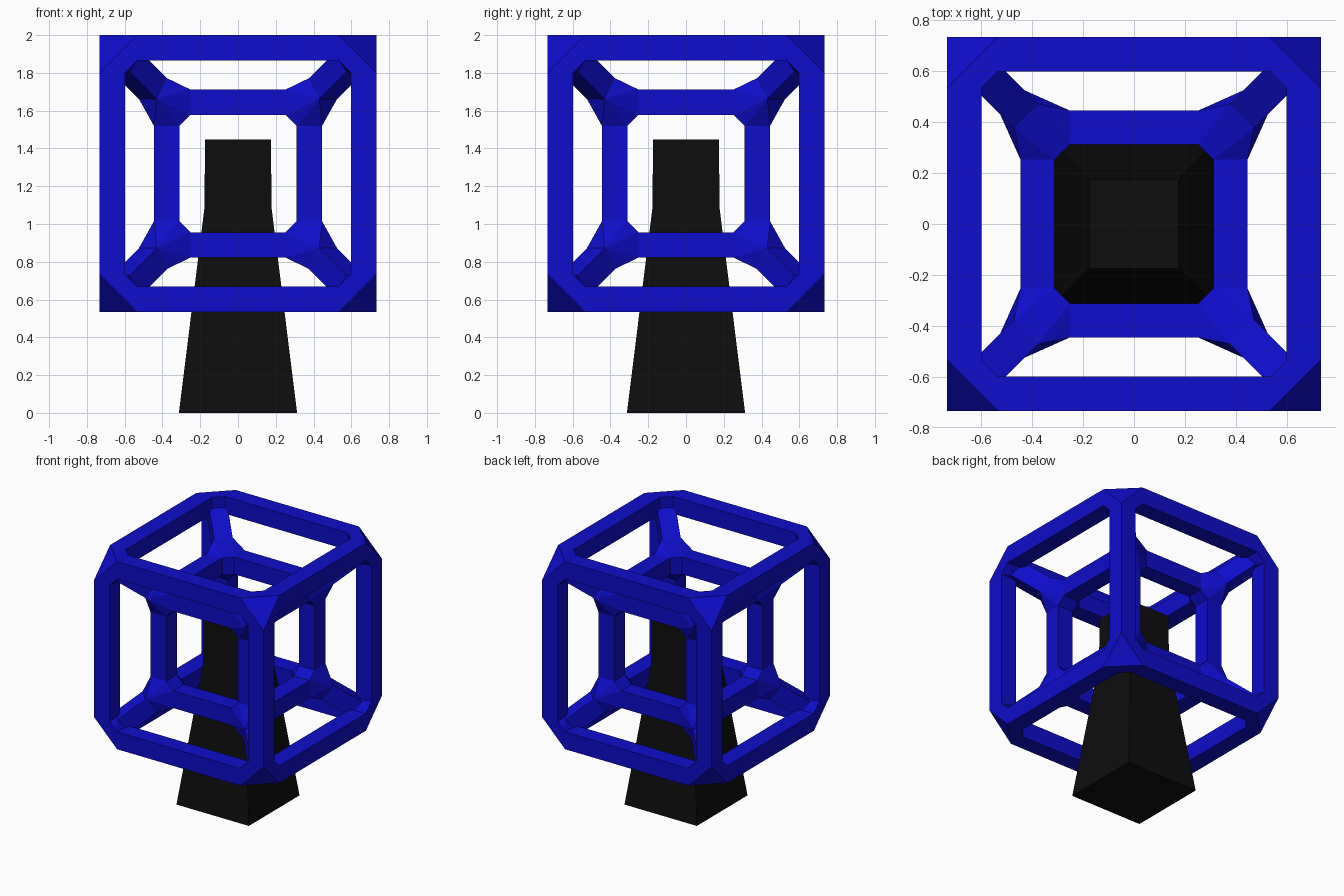
import bpy, bmesh
from itertools import product
from mathutils import Vector

if "Cube" in bpy.data.objects:
    bpy.data.objects.remove(bpy.data.objects["Cube"])

CENTRE = Vector((0, 0, 1.267))
R = 0.067                      # half thickness of every bar
OUTER, INNER = 0.666, 0.378    # bar centre lines of the two cubes


def material(name, color):
    m = bpy.data.materials.new(name)
    m.diffuse_color = color
    m.use_nodes = True
    m.node_tree.nodes["Principled BSDF"].inputs["Base Color"].default_value = m.diffuse_color
    return m


def finish(bm, name, mat):
    me = bpy.data.meshes.new(name)
    bm.to_mesh(me)
    bm.free()
    ob = bpy.data.objects.new(name, me)
    me.materials.append(mat)
    bpy.context.collection.objects.link(ob)
    return ob


def hull(bm, frames, open_frames):
    """Convex hull over square frames, leaving the listed frames uncapped."""
    owner, verts = {}, []
    for i, frame in enumerate(frames):
        for p in frame:
            v = bm.verts.new(CENTRE + p)
            owner[v] = i
            verts.append(v)
    bmesh.ops.convex_hull(bm, input=verts)
    caps = []
    for f in {f for v in verts for f in v.link_faces}:
        ids = {owner[v] for v in f.verts}
        if len(ids) == 1 and ids <= set(open_frames):
            caps.append(f)
    bmesh.ops.delete(bm, geom=caps, context='FACES_ONLY')
    loose = [v for v in verts if v.is_valid and not v.link_faces]
    bmesh.ops.delete(bm, geom=loose, context='VERTS')


def square(c, u, v):
    return [c + R * (a * u + b * v) for a, b in ((1, 1), (-1, 1), (-1, -1), (1, -1))]


def bar_frame(signs, half, axis, inset):
    c = Vector(signs) * half
    c[axis] = signs[axis] * (half - inset)
    u, v = Vector(), Vector()
    u[(axis + 1) % 3] = 1
    v[(axis + 2) % 3] = 1
    return square(c, u, v)


def strut_frame(signs, dist):
    d = Vector(signs).normalized()
    u = d.cross(Vector((0, 0, 1))).normalized()
    return square(Vector(signs) * dist, u, d.cross(u))


blue = material("blue", (0.004, 0.004, 0.6, 1))
black = material("black", (0.004, 0.004, 0.004, 1))
corners = list(product((-1, 1), repeat=3))
S_OUT, S_IN = OUTER - 0.072, INNER + 0.072

# Outer and inner cube frames: hulled corner joints joined by square bars
for name, half, inset, strut in (("outer_cube_frame", OUTER, 0.133, S_OUT),
                                 ("inner_cube_frame", INNER, 0.126, S_IN)):
    bm = bmesh.new()
    for s in corners:
        frames = [bar_frame(s, half, a, inset) for a in range(3)]
        frames.append(strut_frame(s, strut))
        hull(bm, frames, (0, 1, 2) if half == OUTER else (0, 1, 2, 3))
        for a in range(3):
            if s[a] > 0:
                t = list(s)
                t[a] = -1
                hull(bm, [frames[a], bar_frame(t, half, a, inset)], (0, 1))
    bmesh.ops.remove_doubles(bm, verts=bm.verts[:], dist=0.0005)
    finish(bm, name, blue)

# Diagonal struts between the two cubes
bm = bmesh.new()
for s in corners:
    hull(bm, [strut_frame(s, S_IN), strut_frame(s, S_OUT)], (0, 1))
finish(bm, "corner_struts", blue)

# Tapered pedestal with a straight upper block
bm = bmesh.new()
rings = [[bm.verts.new((x * h, y * h, z)) for x, y in ((-1, -1), (1, -1), (1, 1), (-1, 1))]
         for h, z in ((0.313, 0), (0.177, 1.09), (0.175, 1.448))]
for lo, hi in zip(rings, rings[1:]):
    for i in range(4):
        j = (i + 1) % 4
        bm.faces.new((lo[i], lo[j], hi[j], hi[i]))
bm.faces.new(rings[0][::-1])
bm.faces.new(rings[-1])
finish(bm, "pedestal", black)
